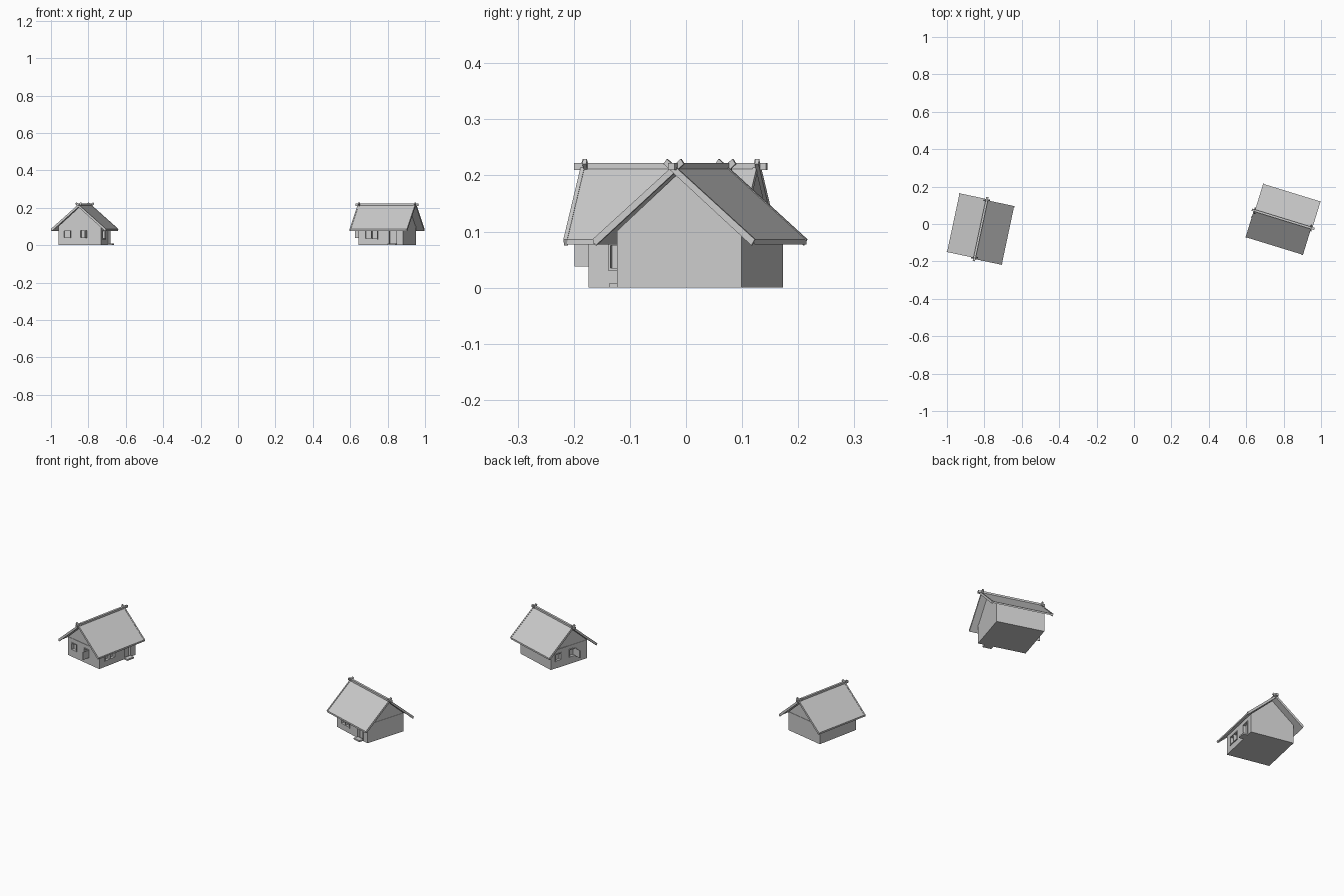
import bpy, bmesh, math
from mathutils import Matrix, Vector

cube = bpy.data.objects.get("Cube")
if cube:
    bpy.data.objects.remove(cube, do_unlink=True)

grey = bpy.data.materials.new("pale_grey")
grey.use_nodes = True
COLOUR = (0.6, 0.6, 0.6, 1)
grey.diffuse_color = COLOUR
grey.node_tree.nodes["Principled BSDF"].inputs["Base Color"].default_value = COLOUR

# Cottage dimensions, ridge along local x, door wall facing local -y
HALF_L, HALF_W = 0.125, 0.116
WALL_TOP = 0.102
ROOF_L, ROOF_W = 0.157, 0.15
APEX, EAVE = 0.217, 0.086
SLOPE = (APEX - EAVE) / ROOF_W


def prism(name, profile, x0, x1, place):
    """Extrude a (y, z) profile along local x."""
    bm = bmesh.new()
    face = bm.faces.new([bm.verts.new((x0, y, z)) for y, z in profile])
    out = bmesh.ops.extrude_face_region(bm, geom=[face])
    verts = [v for v in out["geom"] if isinstance(v, bmesh.types.BMVert)]
    bmesh.ops.translate(bm, verts=verts, vec=(x1 - x0, 0, 0))
    bmesh.ops.recalc_face_normals(bm, faces=bm.faces)
    bm.transform(place)
    mesh = bpy.data.meshes.new(name)
    bm.to_mesh(mesh)
    bm.free()
    mesh.materials.append(grey)
    obj = bpy.data.objects.new(name, mesh)
    bpy.context.collection.objects.link(obj)
    return obj


def box(name, lo, hi, place):
    profile = [(lo[1], lo[2]), (hi[1], lo[2]), (hi[1], hi[2]), (lo[1], hi[2])]
    return prism(name, profile, lo[0], hi[0], place)


def cut(target, cutter):
    """Sink an opening into the wall."""
    cutter.hide_render = True
    mod = target.modifiers.new("opening", "BOOLEAN")
    mod.operation = "DIFFERENCE"
    mod.solver = "EXACT"
    mod.object = cutter
    bpy.context.view_layer.update()
    graph = bpy.context.evaluated_depsgraph_get()
    mesh = bpy.data.meshes.new_from_object(target.evaluated_get(graph))
    target.modifiers.clear()
    target.data = mesh
    bpy.data.objects.remove(cutter, do_unlink=True)


def opening(walls, name, side, a0, a1, z0, z1, mullion=False):
    """Recess with a thin frame; side frame: x along the wall, -y outward."""
    cut(walls, box(name + "_cutter", (a0, -0.01, z0), (a1, 0.012, z1), side))
    t, d = 0.004, -0.003
    for x in (a0 - t, a1):
        box(name + "_jamb", (x, d, max(z0 - t, 0)), (x + t, 0.001, z1 + t), side)
    for z in ((z0 - t, z1) if z0 > t else (z1,)):
        box(name + "_rail", (a0, d, z), (a1, 0.001, z + t), side)
    if mullion:
        m = (a0 + a1) / 2
        box(name + "_mullion", (m - t / 2, d, z0), (m + t / 2, 0.012, z1), side)


def cottage(tag, centre, degrees):
    place = Matrix.Translation(centre) @ Matrix.Rotation(math.radians(degrees), 4, "Z")

    # Walls and gables
    walls = box(tag + "_walls", (-HALF_L, -HALF_W, 0), (HALF_L, HALF_W, WALL_TOP), place)
    prism(tag + "_gables", [(-HALF_W, WALL_TOP), (HALF_W, WALL_TOP), (0, APEX - 0.011)],
          -HALF_L + 0.002, HALF_L - 0.002, place)

    # Door and window on the long wall, two windows on one gable wall
    long_side = place @ Matrix.Translation((0, -HALF_W, 0))
    end_side = place @ Matrix.Translation((-HALF_L, 0, 0)) @ Matrix.Rotation(-math.pi / 2, 4, "Z")
    opening(walls, tag + "_door", long_side, 0.048, 0.088, 0.002, 0.075)
    opening(walls, tag + "_long_window", long_side, -0.085, -0.02, 0.035, 0.075, True)
    opening(walls, tag + "_small_window", end_side, -0.085, -0.053, 0.042, 0.076)
    opening(walls, tag + "_shuttered_window", end_side, 0.006, 0.036, 0.04, 0.078)
    box(tag + "_open_shutter", (0.036, -0.042, 0.038), (0.04, 0, 0.08), end_side)
    box(tag + "_door_step", (0.045, -0.025, 0), (0.09, 0.002, 0.008), long_side)

    # Roof slopes, eave boards and barge boards that cross above the ridge
    drop = 0.009
    for s in (-1, 1):
        slope = [(0, APEX), (s * ROOF_W, EAVE), (s * ROOF_W, EAVE - drop), (0, APEX - drop)]
        prism(tag + "_roof_slope", slope, -ROOF_L, ROOF_L, place)
        past = -s * 0.012
        low, high = s * (ROOF_W + 0.002), APEX + 0.012 * SLOPE
        foot = APEX - (ROOF_W + 0.002) * SLOPE
        board = [(past, high + 0.002), (low, foot + 0.002),
                 (low - s * 0.006, foot - 0.009), (past - s * 0.006, high - 0.007)]
        for e in (-1, 1):
            x = e * ROOF_L + (0.003 if s > 0 else -0.003)
            prism(tag + "_barge_board", board, x - 0.0035, x + 0.0035, place)

    # Ridge pole resting in the crossed boards
    box(tag + "_ridge_pole", (-0.175, -0.006, APEX - 0.007), (0.175, 0.006, APEX + 0.005), place)


cottage("left_cottage", Vector((0.797, 0.025, 0)), -17.1)
cottage("right_cottage", Vector((-0.82, -0.027, 0)), 78)
